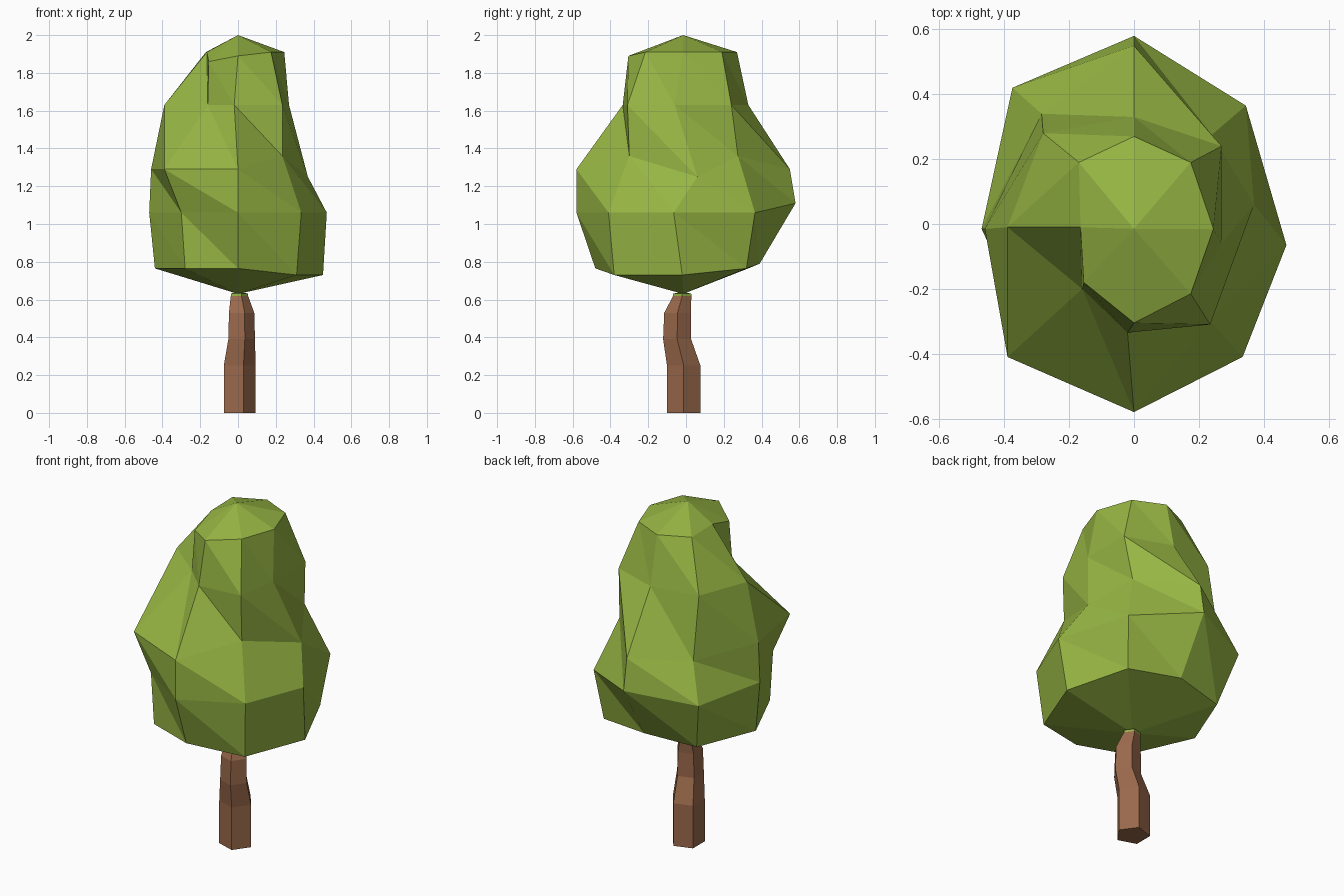
import bpy
import math

if "Cube" in bpy.data.objects:
    bpy.data.objects.remove(bpy.data.objects["Cube"])


def material(name, rgb):
    m = bpy.data.materials.new(name)
    m.diffuse_color = (*rgb, 1)
    m.use_nodes = True
    m.node_tree.nodes["Principled BSDF"].inputs["Base Color"].default_value = m.diffuse_color
    return m


green = material("leaf green", (0.305, 0.462, 0.056))
brown = material("bark brown", (0.32, 0.140, 0.070))


def loft(name, rings, bottom, top, mats):
    """Triangulated skin over stacked rings, closed by a point at each end."""
    n = len(rings[0])
    verts = [p for r in rings for p in r] + [bottom, top]
    lo, hi = len(verts) - 2, len(verts) - 1
    last = (len(rings) - 1) * n
    faces = []
    for i in range(n):
        j = (i + 1) % n
        faces.append((lo, j, i))
        faces.append((hi, last + i, last + j))
        for a in range(0, last, n):
            b = a + n
            faces += [(a + i, a + j, b + i), (a + j, b + j, b + i)]
    mesh = bpy.data.meshes.new(name)
    mesh.from_pydata(verts, [], faces)
    for m in mats:
        mesh.materials.append(m)
    obj = bpy.data.objects.new(name, mesh)
    bpy.context.collection.objects.link(obj)
    return obj


# Canopy: five uneven eight-sided rings, points run E, NE, N, NW, W, SW, S, SE
layers = [
    (0.765, [(.45, -.02), (.31, .32), (0, .39), (-.30, .33),
             (-.44, -.02), (-.28, -.38), (0, -.48), (.31, -.38)]),
    (1.06, [(.47, -.065), (.345, .365), (0, .58), (-.375, .42),
            (-.47, -.015), (-.30, -.38), (0, -.58), (.335, -.41)]),
    (1.29, [(.37, .06), (.24, .275), (0, .55), (-.285, .34),
            (-.46, -.015), (-.39, -.41), (0, -.58), (.235, -.30)]),
    (1.63, [(.27, -.06), (.27, .24), (0, .33), (-.28, .28),
            (-.39, -.01), (-.16, -.20), (-.02, -.335), (.235, -.31)]),
    (1.91, [(.245, -.015), (.175, .19), (0, .27), (-.17, .19),
            (-.165, -.01), (-.155, -.18), (0, -.305), (.175, -.215)]),
]
# Points lifted or lowered from their ring: (ring, point) -> height change
nudge = {(0, 0): -.035, (0, 7): -.035, (0, 2): .025, (1, 2): .05,
         (2, 0): -.04, (2, 1): .07, (2, 3): -.02, (2, 7): .07,
         (4, 5): -.05, (4, 6): -.02}
rings = [[(x, y, z + nudge.get((k, i), 0)) for i, (x, y) in enumerate(pts)]
         for k, (z, pts) in enumerate(layers)]
loft("canopy", rings, (0, -.015, .63), (0, -.015, 2.0), [green])

# Trunk: bent five-sided column (centre x, centre y, height, radius)
path = [(0, -.012, 0, .093), (0, -.012, .25, .093), (.012, -.047, .39, .078),
        (.012, -.045, .53, .074), (.003, -.02, .618, .051),
        (.003, -.02, .632, .050)]
rings = [[(cx + r * math.cos(i * math.tau / 5), cy + r * math.sin(i * math.tau / 5), z)
          for i in range(5)] for cx, cy, z, r in path]
trunk = loft("trunk", rings, (0, -.012, 0), (.003, -.02, .64), [brown, green])

# Thin green collar where the trunk meets the leaves
for f in trunk.data.polygons:
    if f.center.z > .62:
        f.material_index = 1
